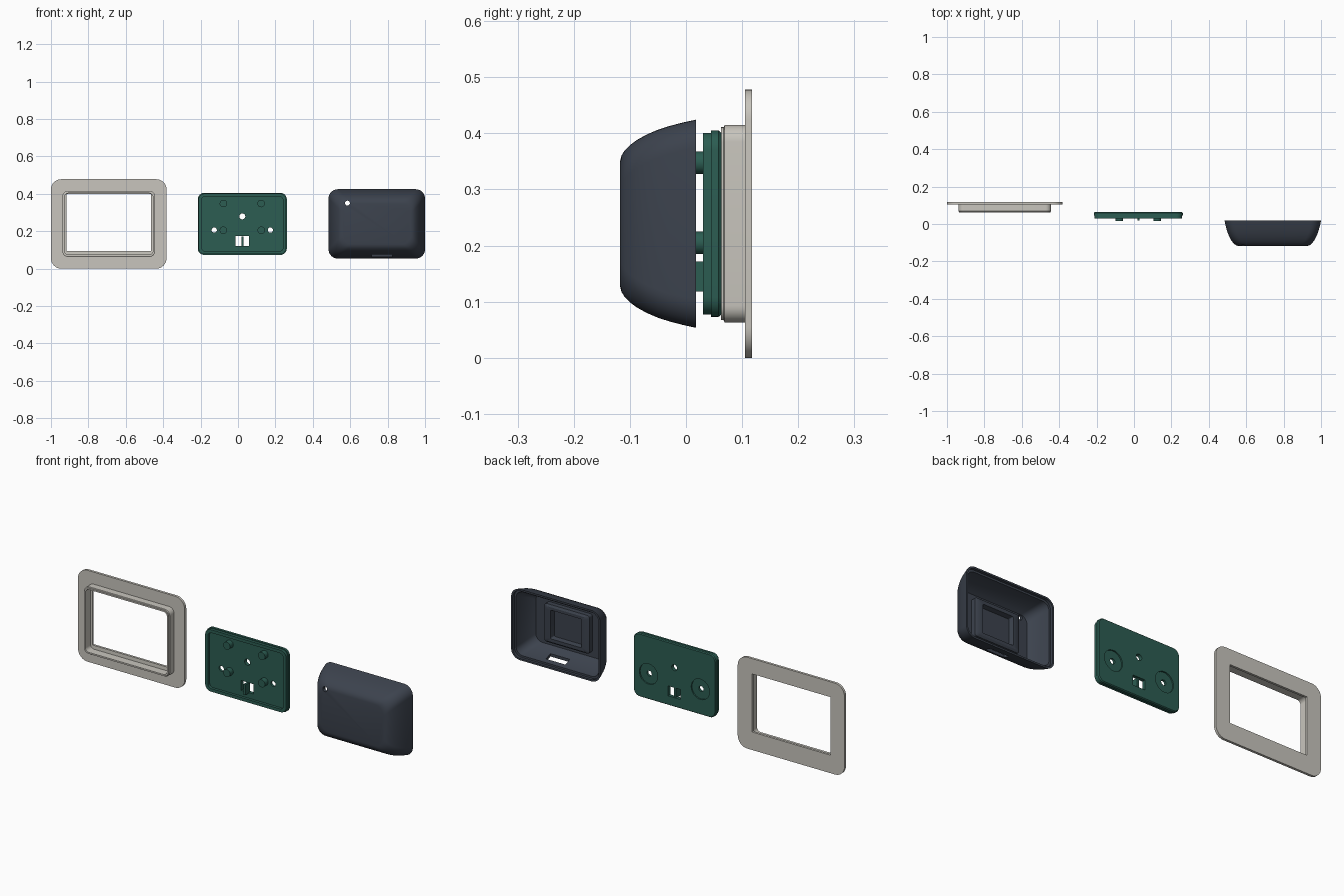
import bpy, bmesh, math
from mathutils import Matrix

if "Cube" in bpy.data.objects:
    bpy.data.objects.remove(bpy.data.objects["Cube"])


def material(name, color):
    m = bpy.data.materials.new(name)
    m.diffuse_color = (*color, 1)
    m.use_nodes = True
    m.node_tree.nodes["Principled BSDF"].inputs["Base Color"].default_value = m.diffuse_color
    return m


BEIGE = material("warm_grey", (0.58, 0.56, 0.51))
GREEN = material("dark_green", (0.025, 0.11, 0.085))
SLATE = material("slate", (0.045, 0.055, 0.075))


def ring(cx, cz, hx, hz, r, y, n=8):
    """Rounded rectangle in the XZ plane at depth y."""
    pts = []
    for k, (sx, sz) in enumerate([(1, 1), (-1, 1), (-1, -1), (1, -1)]):
        for i in range(n + 1):
            a = math.pi / 2 * (k + i / n)
            pts.append((cx + sx * (hx - r) + r * math.cos(a), y,
                        cz + sz * (hz - r) + r * math.sin(a)))
    return pts


def to_object(bm, name, mat=None):
    bmesh.ops.recalc_face_normals(bm, faces=bm.faces)
    me = bpy.data.meshes.new(name)
    bm.to_mesh(me)
    bm.free()
    ob = bpy.data.objects.new(name, me)
    bpy.context.collection.objects.link(ob)
    if mat:
        me.materials.append(mat)
    return ob


def loft(name, rings, mat=None, cyclic=False):
    """Skin a stack of rings; cap the ends or close into a loop."""
    bm = bmesh.new()
    vs = [[bm.verts.new(p) for p in r] for r in rings]
    pairs = list(zip(vs, vs[1:])) + ([(vs[-1], vs[0])] if cyclic else [])
    for a, b in pairs:
        for i in range(len(a)):
            j = (i + 1) % len(a)
            bm.faces.new((a[i], a[j], b[j], b[i]))
    if not cyclic:
        bm.faces.new(vs[0])
        bm.faces.new(vs[-1])
    return to_object(bm, name, mat)


def cylinder(name, x, z, r, y0, y1, mat=None):
    bm = bmesh.new()
    m = Matrix.Translation((x, (y0 + y1) / 2, z)) @ Matrix.Rotation(math.pi / 2, 4, 'X')
    bmesh.ops.create_cone(bm, cap_ends=True, segments=32, radius1=r, radius2=r,
                          depth=y1 - y0, matrix=m)
    return to_object(bm, name, mat)


def box(name, x0, x1, y0, y1, z0, z1, mat=None):
    bm = bmesh.new()
    m = (Matrix.Translation(((x0 + x1) / 2, (y0 + y1) / 2, (z0 + z1) / 2))
         @ Matrix.Diagonal((x1 - x0, y1 - y0, z1 - z0, 1)))
    bmesh.ops.create_cube(bm, size=1, matrix=m)
    return to_object(bm, name, mat)


def cut(ob, cutters):
    for c in cutters:
        c.hide_render = True
        mod = ob.modifiers.new("cut", 'BOOLEAN')
        mod.operation, mod.solver, mod.object = 'DIFFERENCE', 'EXACT', c
        bpy.context.view_layer.objects.active = ob
        bpy.ops.object.modifier_apply(modifier=mod.name)
        bpy.data.objects.remove(c)


CZ = 0.239

# Wall frame: flat plate with a raised collar and a square-cornered window
fx = -0.691
loft("wall_frame", [
    ring(fx, CZ, 0.309, 0.239, 0.055, 0.118),
    ring(fx, CZ, 0.309, 0.239, 0.055, 0.105),
    ring(fx, CZ, 0.248, 0.176, 0.03, 0.105),
    ring(fx, CZ, 0.248, 0.176, 0.03, 0.069),
    ring(fx, CZ, 0.244, 0.172, 0.027, 0.067),
    ring(fx, CZ, 0.244, 0.172, 0.027, 0.062),
    ring(fx, CZ, 0.236, 0.164, 0.02, 0.062),
    ring(fx, CZ, 0.236, 0.164, 0.02, 0.105),
    ring(fx, 0.246, 0.227, 0.152, 0.001, 0.106),
    ring(fx, 0.246, 0.227, 0.152, 0.001, 0.118),
], BEIGE, cyclic=True)

# Mounting plate: shallow tray opening to the front
px = 0.023
plate = loft("mounting_plate", [
    ring(px, CZ, 0.218, 0.146, 0.02, 0.044),
    ring(px, CZ, 0.218, 0.146, 0.02, 0.030),
    ring(px, CZ, 0.234, 0.162, 0.032, 0.030),
    ring(px, CZ, 0.234, 0.162, 0.032, 0.045),
    ring(px, CZ, 0.238, 0.166, 0.035, 0.045),
    ring(px, CZ, 0.238, 0.166, 0.035, 0.058),
    ring(px, CZ, 0.234, 0.162, 0.032, 0.063),
], GREEN)
cutters = [cylinder("centre_hole", px, 0.279, 0.016, 0, 0.1),
           box("slot", -0.013, 0.06, 0, 0.1, 0.122, 0.174)]
for s in (-1, 1):
    x = px + s * 0.15
    cutters += [cylinder("counterbore", x, 0.206, 0.053, 0.056, 0.1),
                cylinder("screw_hole", x, 0.206, 0.014, 0, 0.1)]
cut(plate, cutters)
box("slot_divider", 0.018, 0.03, 0.018, 0.058, 0.118, 0.172, GREEN)
for i, x in enumerate((px - 0.101, px + 0.101)):
    for j, z in enumerate((0.348, 0.205)):
        cylinder(f"peg_{i}_{j}", x, z, 0.02, 0.017, 0.05, GREEN)

# Cover: domed hollow shell open to the back
sx, hx, hz = 0.742, 0.258, 0.1855
profile = [(0.018, 0), (-0.005, 0.005), (-0.03, 0.0115), (-0.05, 0.018),
           (-0.07, 0.0265), (-0.088, 0.0365), (-0.1, 0.0455), (-0.109, 0.0545),
           (-0.115, 0.064), (-0.118, 0.076)]
outer = [ring(sx, CZ, hx - d, hz - d, 0.05, y) for y, d in reversed(profile)]
inner = [ring(sx, CZ, hx - d - 0.015, hz - d - 0.015, 0.038, max(y, -0.104))
         for y, d in profile[1:7]]
lip = [ring(sx, CZ, hx - 0.009, hz - 0.009, 0.044, y) for y in (0.018, 0.004)]
cover = loft("cover", outer + lip + [ring(sx, CZ, hx - 0.019, hz - 0.019, 0.038, 0.004)]
             + inner, SLATE)
cut(cover, [cylinder("indicator_hole", 0.585, 0.35, 0.013, -0.2, -0.05),
            box("cable_slot", 0.715, 0.827, -0.06, -0.022, 0.0, 0.12)])

# Raised seat inside the cover
loft("inner_seat", [
    ring(sx, CZ, 0.13, 0.1, 0.012, -0.108),
    ring(sx, CZ, 0.13, 0.1, 0.012, -0.075),
    ring(sx, CZ, 0.118, 0.09, 0.01, -0.068),
    ring(sx, CZ, 0.09, 0.075, 0.006, -0.068),
    ring(sx, CZ, 0.085, 0.07, 0.006, -0.092),
    ring(sx, CZ, 0.005, 0.005, 0.002, -0.092),
], SLATE)

# Smooth the rounded surfaces, keep hard edges
bpy.ops.object.select_all(action='SELECT')
bpy.context.view_layer.objects.active = cover
bpy.ops.object.shade_smooth_by_angle(angle=math.radians(30))
